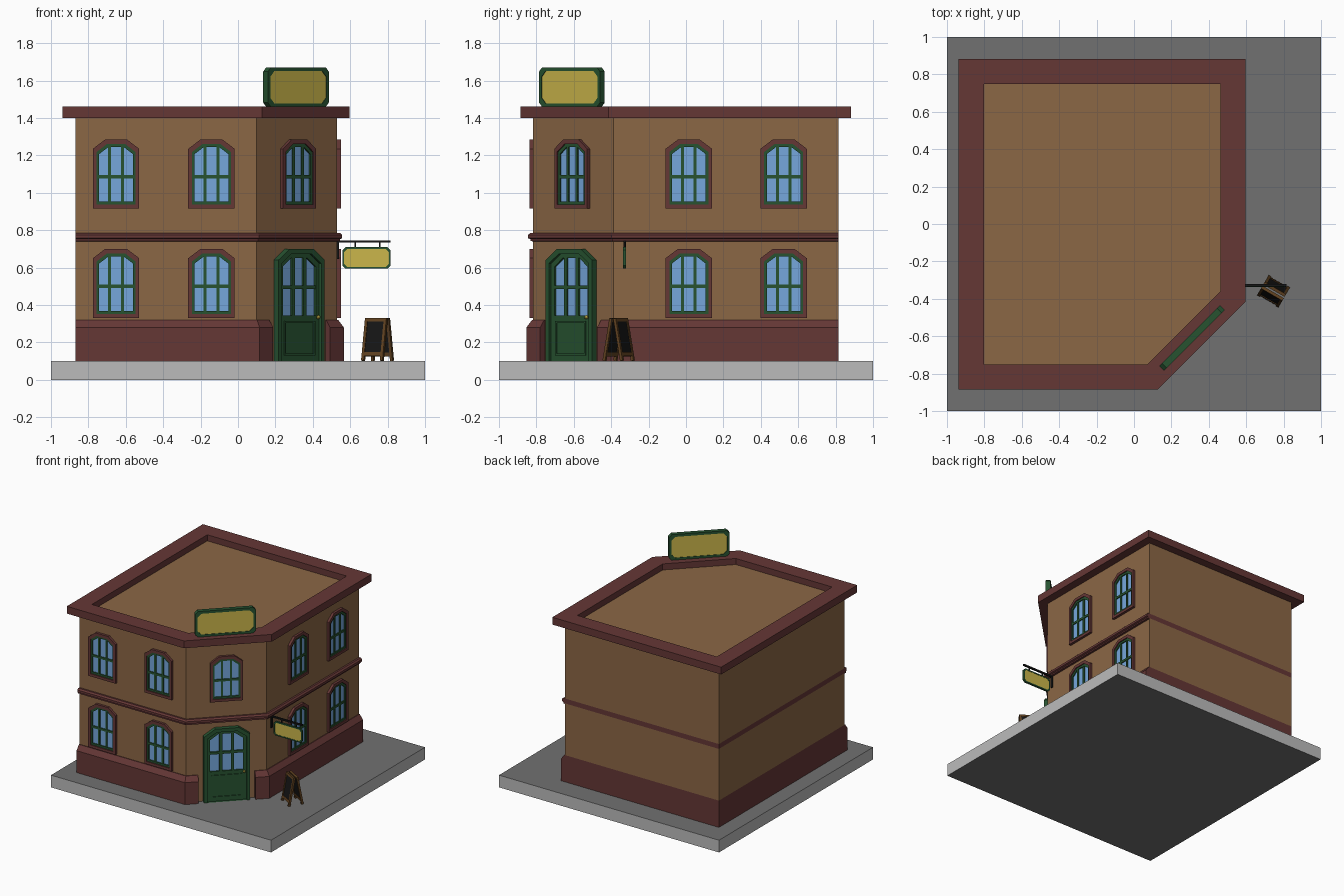
import bpy, bmesh
from math import radians, atan2
from mathutils import Matrix, Vector

if "Cube" in bpy.data.objects:
    bpy.data.objects.remove(bpy.data.objects["Cube"])


def mat(name, r, g, b):
    m = bpy.data.materials.new(name)
    m.diffuse_color = (r, g, b, 1)
    m.use_nodes = True
    m.node_tree.nodes["Principled BSDF"].inputs["Base Color"].default_value = m.diffuse_color
    return m


BROWN = mat("brown_wall", .26, .135, .06)
RED = mat("red_trim", .13, .038, .036)
GREEN = mat("green_paint", .02, .085, .03)
GOLD = mat("gold", .6, .47, .07)
GLASS = mat("glass", .18, .39, .72)
BLACK = mat("black", .008, .008, .008)
WOOD = mat("wood", .12, .055, .015)
PAVE = mat("paving", .165, .165, .165)
KERB = mat("kerb", .5, .5, .5)


def finish(name, bm, mats, M=None):
    bmesh.ops.recalc_face_normals(bm, faces=bm.faces)
    me = bpy.data.meshes.new(name)
    bm.to_mesh(me)
    bm.free()
    for m in mats:
        me.materials.append(m)
    ob = bpy.data.objects.new(name, me)
    if M:
        ob.matrix_world = M
    bpy.context.collection.objects.link(ob)
    return ob


def panel(name, outer, out, m, M, inner=None, back=0.0):
    """Extrude an outline in (u, z) outward from a wall; inner makes it a ring."""
    bm = bmesh.new()
    n = len(outer)

    def loop(pts, d):
        return [bm.verts.new((u, -d, z)) for u, z in pts]
    loops = [loop(outer, back), loop(outer, out)]
    if inner:
        loops += [loop(inner, out), loop(inner, back)]
        pairs = list(zip(loops, loops[1:] + loops[:1]))
    else:
        pairs = [(loops[0], loops[1])]
        bm.faces.new(loops[0])
        bm.faces.new(loops[1])
    for a, b in pairs:
        for i in range(n):
            j = (i + 1) % n
            bm.faces.new((a[i], a[j], b[j], b[i]))
    return finish(name, bm, [m], M)


def rect(u0, u1, z0, z1):
    return [(u0, z0), (u1, z0), (u1, z1), (u0, z1)]


def arch(hw, z0, z1, cu, cz):
    return [(-hw, z0), (hw, z0), (hw, z1 - cz), (hw - cu, z1), (cu - hw, z1), (-hw, z1 - cz)]


def clipped(hw, z0, z1, c):
    return [(c - hw, z0), (hw - c, z0), (hw, z0 + c), (hw, z1 - c),
            (hw - c, z1), (c - hw, z1), (-hw, z1 - c), (-hw, z0 + c)]


def sweep(name, path, profile, m, closed=False):
    """Run an (outward, z) profile along a mitred plan path."""
    P = [Vector(p) for p in path]
    n = len(P)
    k = len(profile)

    def normal(a, b):
        d = (b - a).normalized()
        return Vector((d.y, -d.x))
    bm = bmesh.new()
    rings = []
    for i in range(n):
        n1 = normal(P[i - 1], P[i]) if closed or i > 0 else normal(P[0], P[1])
        n2 = normal(P[i], P[(i + 1) % n]) if closed or i < n - 1 else n1
        off = (n1 + n2) / (1 + n1.dot(n2))
        rings.append([bm.verts.new((*(P[i] + off * o), z)) for o, z in profile])
    for i in range(n if closed else n - 1):
        a, b = rings[i], rings[(i + 1) % n]
        for j in range(k):
            bm.faces.new((a[j], a[(j + 1) % k], b[(j + 1) % k], b[j]))
    if not closed:
        bm.faces.new(rings[0])
        bm.faces.new(rings[-1])
    return finish(name, bm, [m])


def place(x, y, angle):
    return Matrix.Translation((x, y, 0)) @ Matrix.Rotation(radians(angle), 4, 'Z')


# Pavement slab, darker on top and bottom
bm = bmesh.new()
bmesh.ops.create_cube(bm, size=1, matrix=Matrix.Translation((0, 0, .05)) @ Matrix.Diagonal((2, 2, .1, 1)))
for f in bm.faces:
    f.material_index = int(abs(f.normal.z) > .5)
finish("pavement", bm, [KERB, PAVE])

# Walls and flat roof, with flush red bands on the back and left
L, R, F, B = -.87, .53, -.817, .815
plan = [(L, F), (.1, F), (R, -.387), (R, B), (L, B)]
levels = [.1, .32, .745, .785, 1.41]
bm = bmesh.new()
rings = [[bm.verts.new((x, y, z)) for x, y in plan] for z in levels]
for lv in range(4):
    for i in range(5):
        j = (i + 1) % 5
        f = bm.faces.new((rings[lv][i], rings[lv][j], rings[lv + 1][j], rings[lv + 1][i]))
        f.material_index = int(i >= 3 and lv in (0, 2))
bm.faces.new(rings[-1])
finish("walls", bm, [BROWN, RED])

# Cornice, string course and plinth
sweep("cornice", plan, [(-.067, 1.40), (.067, 1.40), (.067, 1.46), (-.067, 1.46)], RED, True)
sweep("string_course", plan[:4],
      [(0, .74), (.015, .742), (.015, .752), (.027, .757), (.027, .775), (.015, .786), (0, .786)], RED)
plinth = [(0, .1), (.036, .1), (.036, .28), (.006, .32), (0, .32)]
sweep("plinth_front", [plan[0], plan[1], (.163, -.754)], plinth, RED)
sweep("plinth_right", [(.467, -.45), plan[2], plan[3]], plinth, RED)


def window(name, M, z):
    o = arch(.124, z, z + .37, .066, .05)
    a = arch(.104, z + .022, z + .346, .056, .043)
    b = arch(.09, z + .037, z + .33, .05, .038)
    panel(name + "_surround", o, .02, RED, M, a)
    panel(name + "_sash", a, .012, GREEN, M, b)
    panel(name + "_glass", b, .003, GLASS, M)
    for u in (-.034, .034):
        panel(name + "_mullion", rect(u - .008, u + .008, z + .037, z + .33), .01, GREEN, M)
    panel(name + "_transom", rect(-.09, .09, z + .162, z + .18), .011, GREEN, M)


# Windows on the two street sides, plus one over the door
corner = place(.315, -.602, 45)
for z in (.33, .915):
    for x in (-.652, -.142):
        window("front_window", place(x, F, 0), z)
    for y in (.015, .522):
        window("right_window", place(R, y, 90), z)
window("corner_window", corner, .915)

# Corner door
frame_in = arch(.15, .1, .672, .072, .05)
panel("door_frame", arch(.175, .1, .70, .085, .06), .035, GREEN, corner, frame_in)
light = arch(.125, .345, .65, .062, .045)
leaf = rect(-.15, .15, .1, .345)
panel("door_lower_leaf", leaf, .018, GREEN, corner)
panel("door_light_frame", arch(.15, .345, .672, .072, .05), .018, GREEN, corner, light)
panel("door_glass", light, .006, GLASS, corner)
for u in (-.044, .044):
    panel("door_mullion", rect(u - .011, u + .011, .345, .65), .017, GREEN, corner)
panel("door_transom", rect(-.125, .125, .485, .505), .017, GREEN, corner)
panel("door_panel", rect(-.115, .115, .13, .315), .024, GREEN, corner, rect(-.105, .105, .14, .305))
bm = bmesh.new()
bmesh.ops.create_icosphere(bm, subdivisions=2, radius=.011, matrix=Matrix.Translation((.13, -.032, .335)))
finish("door_knob", bm, [GOLD], corner)

# Rooftop sign
top = place(.31, -.61, 45)
gold_top = clipped(.212, 1.478, 1.65, .03)
panel("roof_sign_frame", clipped(.23, 1.46, 1.67, .022), .018, GREEN, top, gold_top, -.018)
panel("roof_sign_board", gold_top, .014, GOLD, top, None, -.014)

# Hanging sign on its bracket
hang = place(.687, -.328, 0)
gold_hang = clipped(.119, .604, .699, .016)
panel("hanging_sign_frame", clipped(.129, .594, .709, .016), .008, GREEN, hang, gold_hang, -.008)
panel("hanging_sign_board", gold_hang, .006, GOLD, hang, None, -.006)
panel("bracket_arm", rect(-.157, .128, .733, .745), .007, BLACK, hang, None, -.007)
panel("bracket_plate", rect(-.157, -.146, .645, .745), .007, BLACK, hang, None, -.007)
for u in (-.06, .072):
    panel("sign_link", rect(u - .004, u + .004, .705, .735), .004, BLACK, hang, None, -.004)

# Folding pavement board: two leaning leaves
tilt = atan2(.042, .225)
for turn in (0, 180):
    M = (place(.746, -.36, -30 + turn) @ Matrix.Translation((0, -.012, .328))
         @ Matrix.Rotation(-tilt, 4, 'X'))
    for s in (-1, 1):
        u = s * .058
        panel("board_leg", rect(u - .008, u + .008, -.23, 0), .008, WOOD, M, None, -.008)
    panel("board_top_rail", rect(-.05, .05, -.018, 0), .008, WOOD, M, None, -.008)
    panel("board_bottom_rail", rect(-.05, .05, -.205, -.185), .008, WOOD, M, None, -.008)
    panel("board_slate", rect(-.05, .05, -.185, -.018), .004, BLACK, M, None, -.004)
